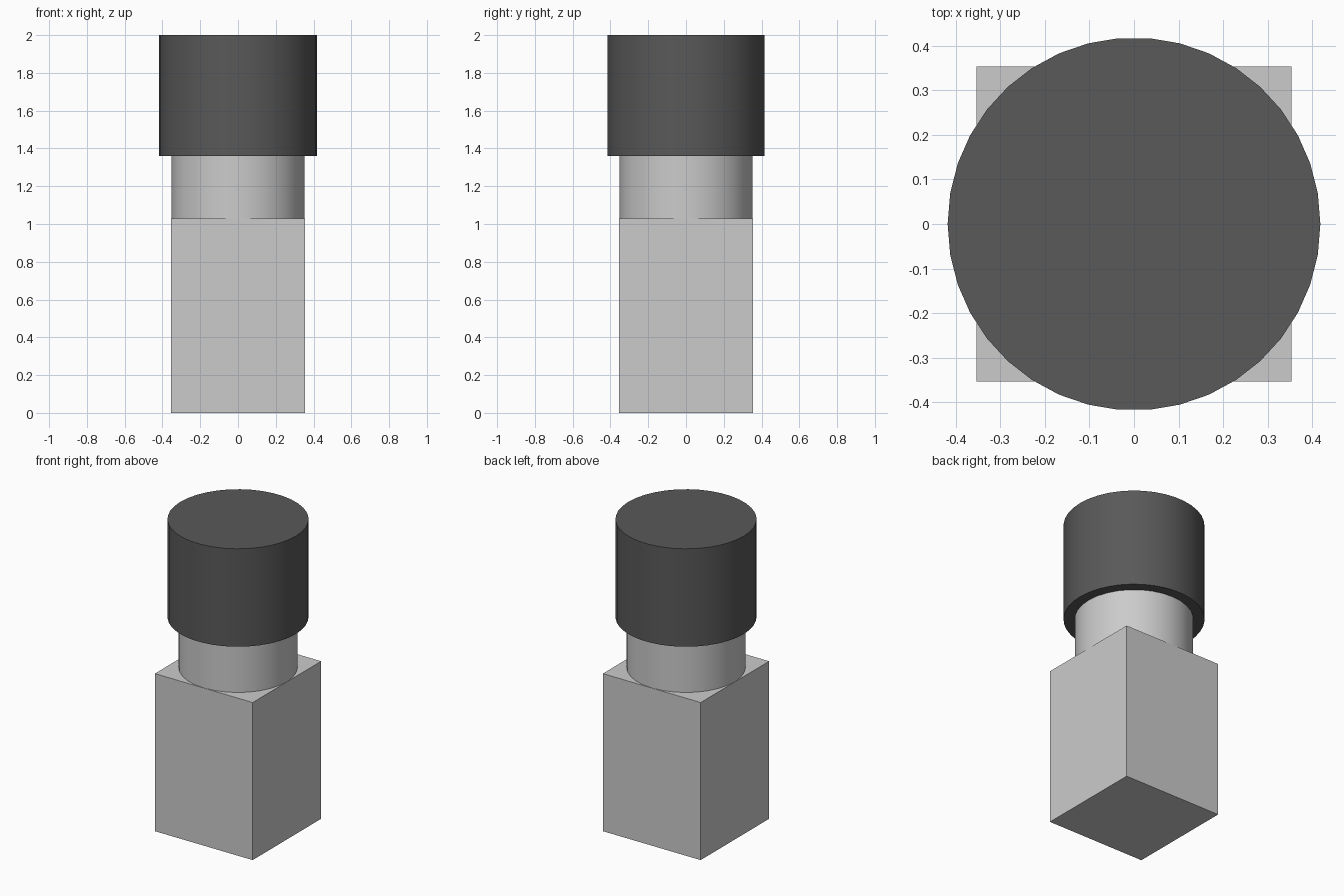
import bpy, math

if "Cube" in bpy.data.objects:
    bpy.data.objects.remove(bpy.data.objects["Cube"])

def cylinder(name, sides, radius, z0, z1):
    bpy.ops.mesh.primitive_cylinder_add(
        vertices=sides, radius=radius, depth=z1 - z0,
        location=(0, 0, (z0 + z1) / 2), rotation=(0, 0, math.pi / 2))
    obj = bpy.context.object
    obj.name = name
    bpy.ops.object.transform_apply(location=False, rotation=True, scale=True)
    bpy.ops.object.shade_smooth_by_angle(angle=math.radians(30))
    return obj

# Square bottle body
BODY_W, BODY_H = 0.707, 1.03
bpy.ops.mesh.primitive_cube_add(size=1, location=(0, 0, BODY_H / 2))
body = bpy.context.object
body.name = "bottle_body"
body.scale = (BODY_W, BODY_W, BODY_H)
bpy.ops.object.transform_apply(location=False, rotation=False, scale=True)

# Round neck, running slightly into the cap
cylinder("bottle_neck", 32, 0.352, BODY_H, 1.38)

# Dark cap
cap = cylinder("bottle_cap", 38, 0.418, 1.36, 2.0)
dark = bpy.data.materials.new("dark_cap")
dark.diffuse_color = (0.1, 0.1, 0.1, 1)
dark.use_nodes = True
dark.node_tree.nodes["Principled BSDF"].inputs["Base Color"].default_value = dark.diffuse_color
cap.data.materials.append(dark)
